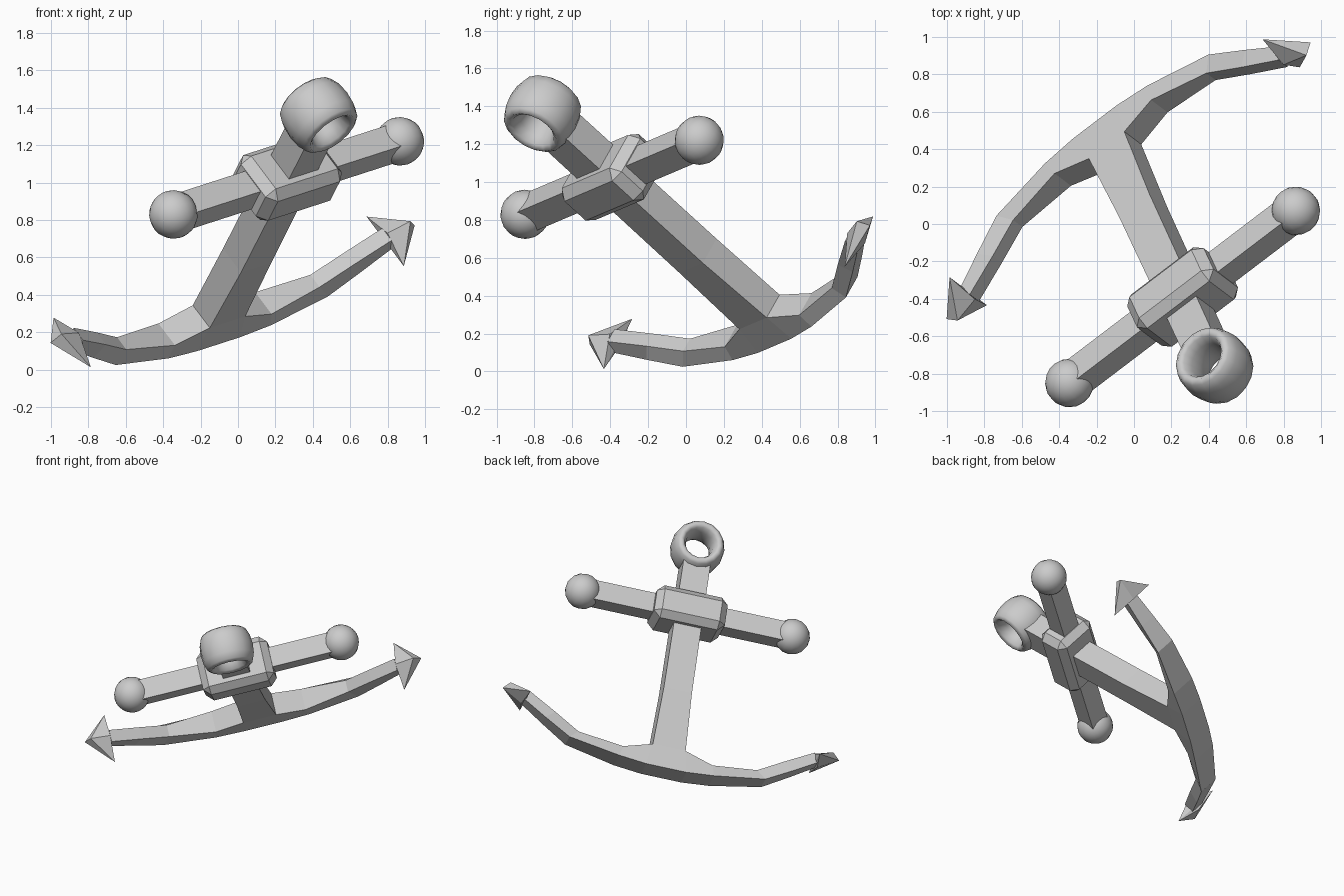
import bpy, bmesh
from math import cos, sin, tau
from mathutils import Matrix, Vector

if "Cube" in bpy.data.objects:
    bpy.data.objects.remove(bpy.data.objects["Cube"])

# Leaning frame of the anchor: U along the stock, V up the shank, W across
U = Vector((0.771, 0.586, 0.249)).normalized()
W = U.cross(Vector((0.32, -0.70, 0.636))).normalized()
V = W.cross(U)
FRAME = Matrix((U, V, W)).transposed().to_4x4()
FRAME.translation = (0.26, -0.39, 1.025)


def finish(name, bm, smooth=False):
    bmesh.ops.recalc_face_normals(bm, faces=bm.faces)
    for f in bm.faces:
        f.smooth = smooth
    me = bpy.data.meshes.new(name)
    bm.to_mesh(me)
    bm.free()
    ob = bpy.data.objects.new(name, me)
    ob.matrix_world = FRAME
    bpy.context.collection.objects.link(ob)
    return ob


def loft(name, rings, closed=False, smooth=False):
    bm = bmesh.new()
    rows = [[bm.verts.new(p) for p in r] for r in rings]
    k = len(rows[0])
    for i in range(len(rows) - (0 if closed else 1)):
        a, b = rows[i], rows[(i + 1) % len(rows)]
        for j in range(k):
            bm.faces.new((a[j], a[(j + 1) % k], b[(j + 1) % k], b[j]))
    if not closed:
        bm.faces.new(rows[0])
        bm.faces.new(rows[-1])
    return finish(name, bm, smooth)


# Curved arms: outer (a, b, half width), inner (a, b, half width)
half = [((0.15, -1.285, 0.095), (0.123, -1.114, 0.083)),
        ((0.355, -1.265, 0.095), (0.335, -1.18, 0.08)),
        ((0.735, -1.195, 0.075), (0.67, -1.125, 0.045)),
        ((0.93, -1.075, 0.062), (0.86, -1.01, 0.045)),
        ((1.10, -0.965, 0.05), (1.07, -0.89, 0.045))]


def section(s, o, i):
    return [(s * o[0], o[1], -o[2]), (s * o[0], o[1], o[2]),
            (s * i[0], i[1], i[2]), (s * i[0], i[1], -i[2])]


loft("arms", [section(-1, *h) for h in reversed(half)]
     + [section(1, *h) for h in half])

# Tapered shank
loft("shank", [[(-x, b, -z), (x, b, -z), (x, b, z), (-x, b, z)]
               for b, x, z in ((-1.2, 0.128, 0.083), (-1.114, 0.123, 0.083),
                               (-0.65, 0.105, 0.088), (0.40, 0.10, 0.088))])

# Stock bar
loft("stock", [[(x, -0.075, -0.075), (x, 0.075, -0.075),
                (x, 0.075, 0.075), (x, -0.075, 0.075)] for x in (-0.78, 0.78)])

# Bevelled collar
bm = bmesh.new()
bmesh.ops.create_cube(bm, size=1, matrix=Matrix.Diagonal((0.53, 0.26, 0.34, 1)))
bmesh.ops.bevel(bm, geom=bm.edges[:], offset=0.05, segments=1, affect='EDGES')
finish("collar", bm)

# Ring: torus with a section stretched along its axis
loft("ring", [[((0.145 + 0.05 * cos(tau * j / 12)) * cos(tau * i / 16),
                0.527 + (0.145 + 0.05 * cos(tau * j / 12)) * sin(tau * i / 16),
                0.137 * sin(tau * j / 12)) for j in range(12)]
              for i in range(16)], closed=True, smooth=True)

for s, side in ((1, "right"), (-1, "left")):
    # Stock end ball
    bm = bmesh.new()
    bmesh.ops.create_uvsphere(bm, u_segments=16, v_segments=12, radius=0.13,
                              matrix=Matrix.Translation((s * 0.785, 0, 0)))
    finish("stock_ball_" + side, bm, True)

    # Arrow-shaped fluke
    bm = bmesh.new()
    for p in ((1.262, -0.89, 0), (1.21, -0.835, 0), (1.085, -0.955, 0.182),
              (1.085, -0.955, -0.182), (1.07, -0.88, 0), (1.11, -0.98, 0)):
        bm.verts.new((s * p[0], p[1], p[2]))
    bmesh.ops.convex_hull(bm, input=bm.verts[:])
    finish("fluke_" + side, bm)
